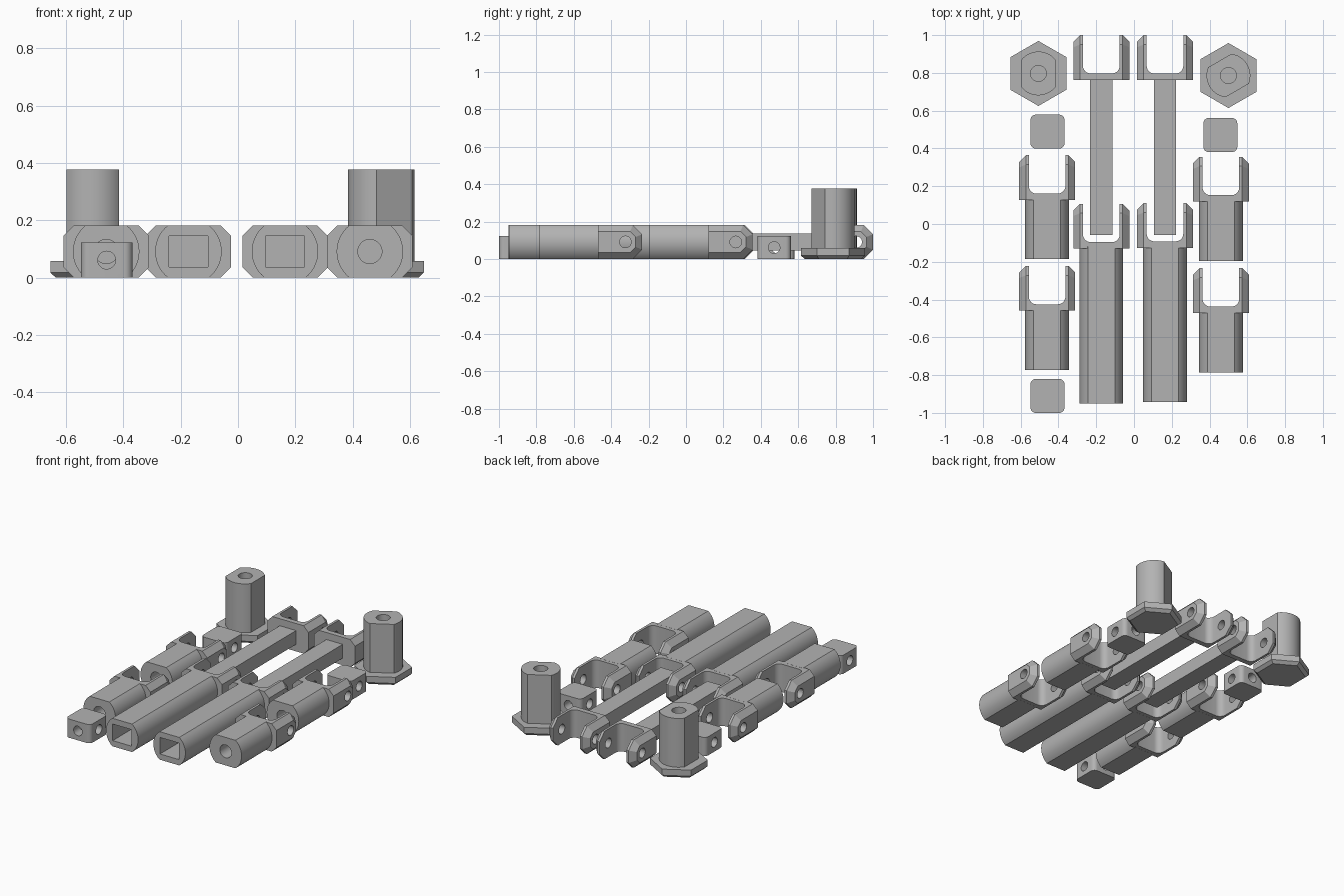
import bpy, bmesh, math

if "Cube" in bpy.data.objects:
    bpy.data.objects.remove(bpy.data.objects["Cube"])

R, FLAT, HZ = 0.116, 0.0915, 0.091    # shaft radius, half flat width, shaft axis height
YOKE, DEPTH = 0.237, 0.203            # yoke length and slot depth

grey = bpy.data.materials.new("grey_plastic")
grey.diffuse_color = (0.45, 0.45, 0.45, 1)
grey.use_nodes = True
grey.node_tree.nodes["Principled BSDF"].inputs["Base Color"].default_value = grey.diffuse_color


def make(name, bm):
    bmesh.ops.recalc_face_normals(bm, faces=bm.faces)
    me = bpy.data.meshes.new(name)
    bm.to_mesh(me)
    bm.free()
    ob = bpy.data.objects.new(name, me)
    bpy.context.collection.objects.link(ob)
    me.materials.append(grey)
    return ob


def prism(name, profile, a, b, axis="z"):
    """Extrude a 2D profile from a to b along an axis."""
    place = {"x": lambda u, v, w: (w, u, v),
             "y": lambda u, v, w: (u, w, v),
             "z": lambda u, v, w: (u, v, w)}[axis]
    bm = bmesh.new()
    lo, hi = [[bm.verts.new(place(u, v, w)) for u, v in profile] for w in (a, b)]
    bm.faces.new(lo)
    bm.faces.new(hi)
    n = len(lo)
    for i in range(n):
        bm.faces.new((lo[i], lo[(i + 1) % n], hi[(i + 1) % n], hi[i]))
    return make(name, bm)


def hull(name, points):
    bm = bmesh.new()
    for p in points:
        bm.verts.new(p)
    bmesh.ops.convex_hull(bm, input=bm.verts)
    bmesh.ops.dissolve_limit(bm, angle_limit=0.01, verts=bm.verts, edges=bm.edges)
    return make(name, bm)


def circle(cx, cy, r, n=40):
    return [(cx + r * math.cos(2 * math.pi * i / n), cy + r * math.sin(2 * math.pi * i / n)) for i in range(n)]


def rounded(cx, cy, hx, hy, r, n=6):
    pts = []
    for q, (sx, sy) in enumerate([(1, 1), (-1, 1), (-1, -1), (1, -1)]):
        for i in range(n + 1):
            t = math.pi / 2 * (q + i / n)
            pts.append((cx + sx * (hx - r) + r * math.cos(t), cy + sy * (hy - r) + r * math.sin(t)))
    return pts


def rect(cx, cy, hx, hy):
    return [(cx - hx, cy - hy), (cx + hx, cy - hy), (cx + hx, cy + hy), (cx - hx, cy + hy)]


def two_flats(cx, cy, normal, n=14):
    """Circle cut by two parallel flats facing the given angle."""
    t0 = math.acos(FLAT / R)
    pts = []
    for side in (0, math.pi):
        for i in range(n + 1):
            t = normal + side + t0 + (math.pi - 2 * t0) * i / n
            pts.append((cx + R * math.cos(t), cy + R * math.sin(t)))
    return pts


def combine(ob, other, operation):
    mod = ob.modifiers.new("bool", "BOOLEAN")
    mod.operation, mod.solver, mod.object = operation, "EXACT", other
    bpy.context.view_layer.update()
    me = bpy.data.meshes.new_from_object(ob.evaluated_get(bpy.context.evaluated_depsgraph_get()))
    ob.modifiers.clear()
    ob.data = me
    bpy.data.objects.remove(other)


def yoke(name, x, tip):
    """Chamfered fork with a rounded slot and pin holes."""
    back, c, cut, hw = tip - YOKE, 0.035, 0.05, 0.148
    pts = []
    for sx in (-1, 1):
        for sz in (-1, 1):
            for px, py, pz in [(hw - c, tip, HZ - cut), (hw - c, tip - cut, HZ), (hw - c, back, HZ),
                               (hw, tip - c, HZ - cut - 0.414 * c),
                               (hw, tip - cut - 0.414 * c, HZ - c), (hw, back, HZ - c)]:
                pts.append((x + sx * px, py, HZ + sz * pz))
    ob = hull(name, pts)
    combine(ob, prism("slot", rounded(x, tip - DEPTH + 0.2, 0.097, 0.2, 0.04), -0.1, 0.3), "DIFFERENCE")
    combine(ob, prism("pin", circle(tip - 0.09, HZ, 0.031), x - 0.3, x + 0.3, "x"), "DIFFERENCE")
    return ob


# short shafts with a round socket, long sleeves with a rectangular socket
for name, x, tip, end, socket, depth in [
        ("left_rear_shaft", -0.46, 0.364, -0.185, circle(-0.46, HZ, 0.042), 0.22),
        ("left_front_shaft", -0.46, -0.222, -0.774, circle(-0.46, HZ, 0.042), 0.22),
        ("right_rear_shaft", 0.46, 0.356, -0.195, circle(0.46, HZ, 0.042), 0.22),
        ("right_front_shaft", 0.46, -0.234, -0.785, circle(0.46, HZ, 0.042), 0.22),
        ("left_sleeve", -0.173, 0.107, -0.95, rect(-0.173, HZ, 0.068, 0.054), 0.75),
        ("right_sleeve", 0.164, 0.111, -0.943, rect(0.164, HZ, 0.068, 0.054), 0.75)]:
    ob = yoke(name, x, tip)
    combine(ob, prism("body", two_flats(x, HZ, math.pi / 2), end, tip - YOKE + 0.01, "y"), "UNION")
    combine(ob, prism("socket", socket, end - 0.1, end + depth, "y"), "DIFFERENCE")

# sliding rods
for name, x in [("left_rod", -0.173), ("right_rod", 0.164)]:
    ob = yoke(name, x, 1.0)
    combine(ob, prism("bar", rect(x, HZ, 0.059, 0.045), -0.058, 1 - YOKE + 0.01, "y"), "UNION")

# cross blocks drilled both ways
for name, x, y in [("left_front_block", -0.458, -0.91), ("left_rear_block", -0.458, 0.489),
                   ("right_rear_block", 0.457, 0.471)]:
    ob = prism(name, rounded(x, y, 0.09, 0.09, 0.028), 0, 0.122)
    combine(ob, prism("drill", circle(y, 0.061, 0.031), x - 0.2, x + 0.2, "x"), "DIFFERENCE")
    combine(ob, prism("drill", circle(x, 0.061, 0.031), y - 0.2, y + 0.2, "y"), "DIFFERENCE")

# hexagonal handles with a flatted post
for name, x, y, turn in [("left_handle", -0.506, 0.797, 0), ("right_handle", 0.5, 0.786, -math.pi / 3)]:
    pts = []
    for r, z in [(0.15, 0), (0.172, 0.018), (0.172, 0.058)]:
        for i in range(6):
            t = math.pi / 6 + i * math.pi / 3
            pts.append((x + r * math.cos(t), y + r * math.sin(t), z))
    ob = hull(name, pts)
    combine(ob, prism("post", two_flats(x, y, turn), 0.03, 0.377), "UNION")
    combine(ob, prism("socket", circle(x, y, 0.042), 0.15, 0.5), "DIFFERENCE")

bpy.ops.object.select_all(action="SELECT")
bpy.context.view_layer.objects.active = bpy.context.collection.objects[0]
bpy.ops.object.shade_smooth_by_angle(angle=math.radians(30))
